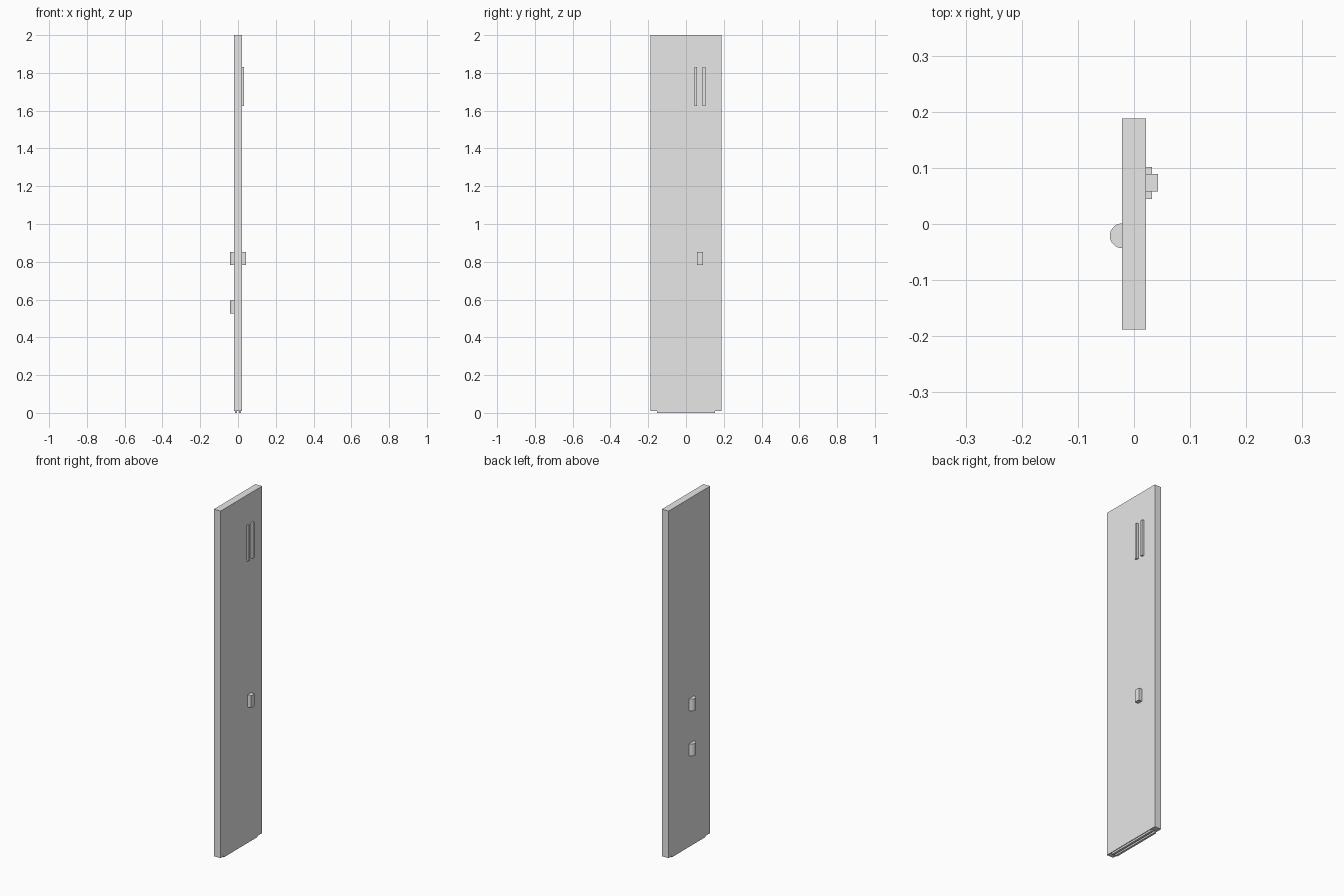
import bpy
import bmesh
import math
from mathutils import Matrix, Vector

cube = bpy.data.objects.get("Cube")
if cube:
    bpy.data.objects.remove(cube, do_unlink=True)

grey = bpy.data.materials.new("plain grey")
grey.use_nodes = True
grey.diffuse_color = (0.8, 0.8, 0.8, 1)
grey.node_tree.nodes["Principled BSDF"].inputs["Base Color"].default_value = (0.8, 0.8, 0.8, 1)


def add_object(name, bm):
    bmesh.ops.recalc_face_normals(bm, faces=bm.faces)
    mesh = bpy.data.meshes.new(name)
    bm.to_mesh(mesh)
    bm.free()
    mesh.materials.append(grey)
    obj = bpy.data.objects.new(name, mesh)
    bpy.context.collection.objects.link(obj)
    return obj


def box(name, low, high):
    low, high = Vector(low), Vector(high)
    bm = bmesh.new()
    matrix = Matrix.Translation((low + high) / 2) @ Matrix.Diagonal((*(high - low), 1))
    bmesh.ops.create_cube(bm, size=1, matrix=matrix)
    return add_object(name, bm)


def half_round(name, x, y, radius, bottom, top, segments=24):
    # Half disc bulging toward -x, extruded upward
    bm = bmesh.new()
    ring = []
    for i in range(segments + 1):
        a = math.pi * (0.5 + i / segments)
        ring.append(bm.verts.new((x + radius * math.cos(a), y + radius * math.sin(a), bottom)))
    base = bm.faces.new(ring)
    out = bmesh.ops.extrude_face_region(bm, geom=[base])
    moved = [v for v in out["geom"] if isinstance(v, bmesh.types.BMVert)]
    bmesh.ops.translate(bm, verts=moved, vec=(0, 0, top - bottom))
    obj = add_object(name, bm)
    bpy.ops.object.select_all(action="DESELECT")
    obj.select_set(True)
    bpy.context.view_layer.objects.active = obj
    bpy.ops.object.shade_smooth_by_angle(angle=math.radians(30))
    return obj


HALF = 0.021   # half thickness of the panel

# Main slab
box("panel", (-HALF, -0.188, 0.01), (HALF, 0.188, 2))

# Two thin runners under the slab
for side, x in (("left", 0.011), ("right", -0.011)):
    box(f"{side}_runner", (x - 0.006, -0.153, 0), (x + 0.006, 0.153, 0.012))

# Pair of upright ribs and a small block on the left face
for place, y in (("front", 0.052), ("back", 0.095)):
    box(f"{place}_rib", (HALF - 0.005, y - 0.007, 1.625), (0.032, y + 0.007, 1.83))
box("side_block", (HALF - 0.005, 0.058, 0.783), (0.043, 0.089, 0.853))

# Half-round knobs on the right face
for place, z in (("upper", 0.783), ("lower", 0.525)):
    half_round(f"{place}_knob", -HALF, -0.021, 0.022, z, z + 0.07)
